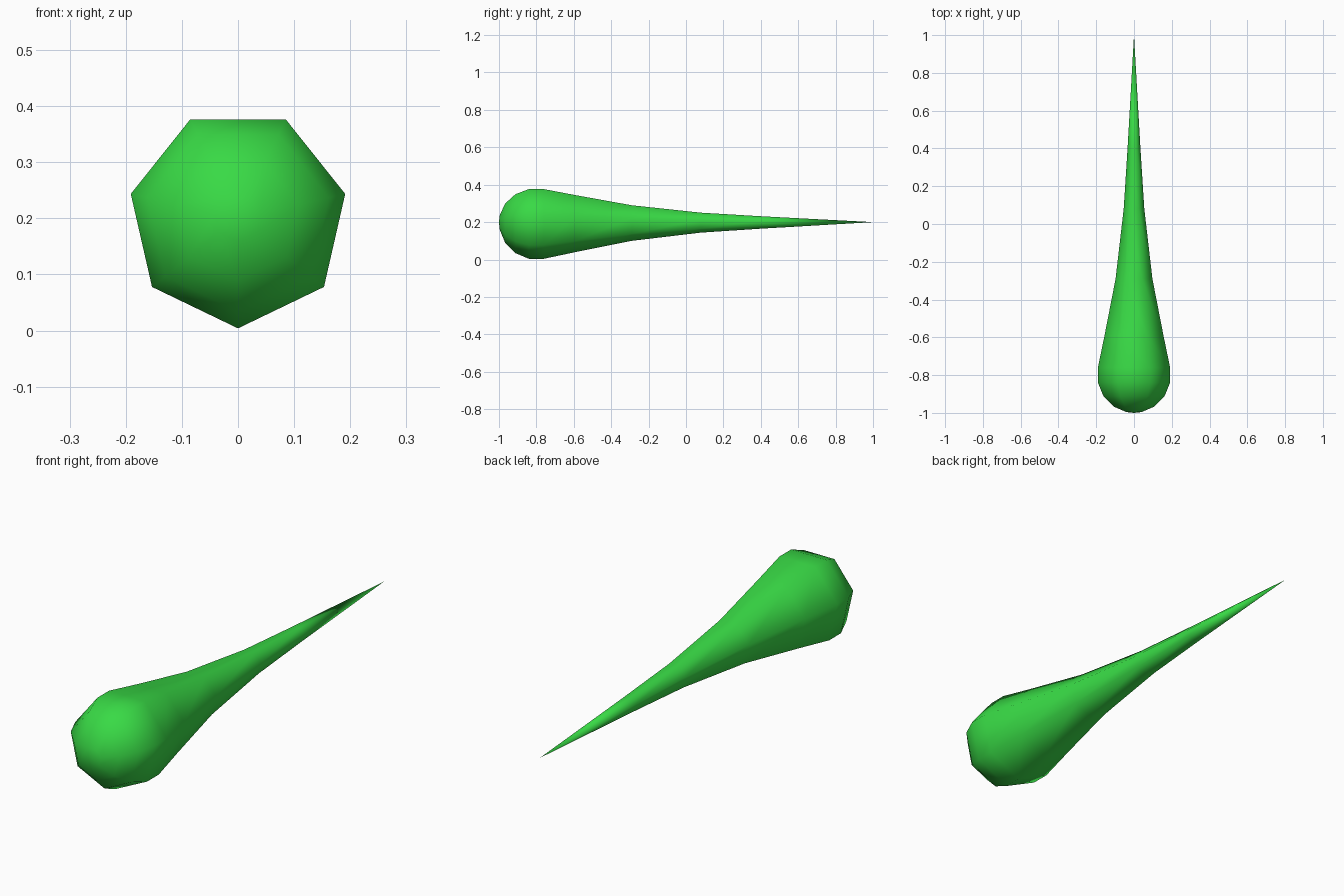
import bpy
import bmesh
from math import sin, cos, pi, radians

cube = bpy.data.objects.get("Cube")
if cube:
    bpy.data.objects.remove(cube, do_unlink=True)

SIDES = 7
RADIUS = 0.2
CENTRE_Y = -0.8

# Green material
green = bpy.data.materials.new("bright green")
green.use_nodes = True
colour = (0.04, 0.7, 0.06, 1)
green.diffuse_color = colour
green.node_tree.nodes["Principled BSDF"].inputs["Base Color"].default_value = colour

# Profile as (y, radius): rounded head, then tapering tail
profile = [(CENTRE_Y - RADIUS * cos(radians(a)), RADIUS * sin(radians(a)))
           for a in (12, 33.5, 56, 78.5, 101.5)]
profile += [(-0.59, 0.16), (-0.29, 0.1), (0.08, 0.056), (0.4, 0.035)]

# Seven-sided drop body lying along y, with one ridge at the bottom
bm = bmesh.new()
rings = []
for y, r in profile:
    rings.append([bm.verts.new((r * sin(2 * pi * i / SIDES), y,
                                RADIUS - r * cos(2 * pi * i / SIDES)))
                  for i in range(SIDES)])
nose = bm.verts.new((0, -1, RADIUS))
tip = bm.verts.new((0, 1, RADIUS))

for i in range(SIDES):
    j = (i + 1) % SIDES
    bm.faces.new((nose, rings[0][i], rings[0][j]))
    for a, b in zip(rings, rings[1:]):
        bm.faces.new((a[i], b[i], b[j], a[j]))
    bm.faces.new((rings[-1][i], tip, rings[-1][j]))

bmesh.ops.recalc_face_normals(bm, faces=bm.faces)
for face in bm.faces:
    face.smooth = True

mesh = bpy.data.meshes.new("drop_body")
bm.to_mesh(mesh)
bm.free()
mesh.materials.append(green)
bpy.context.collection.objects.link(bpy.data.objects.new("drop_body", mesh))
